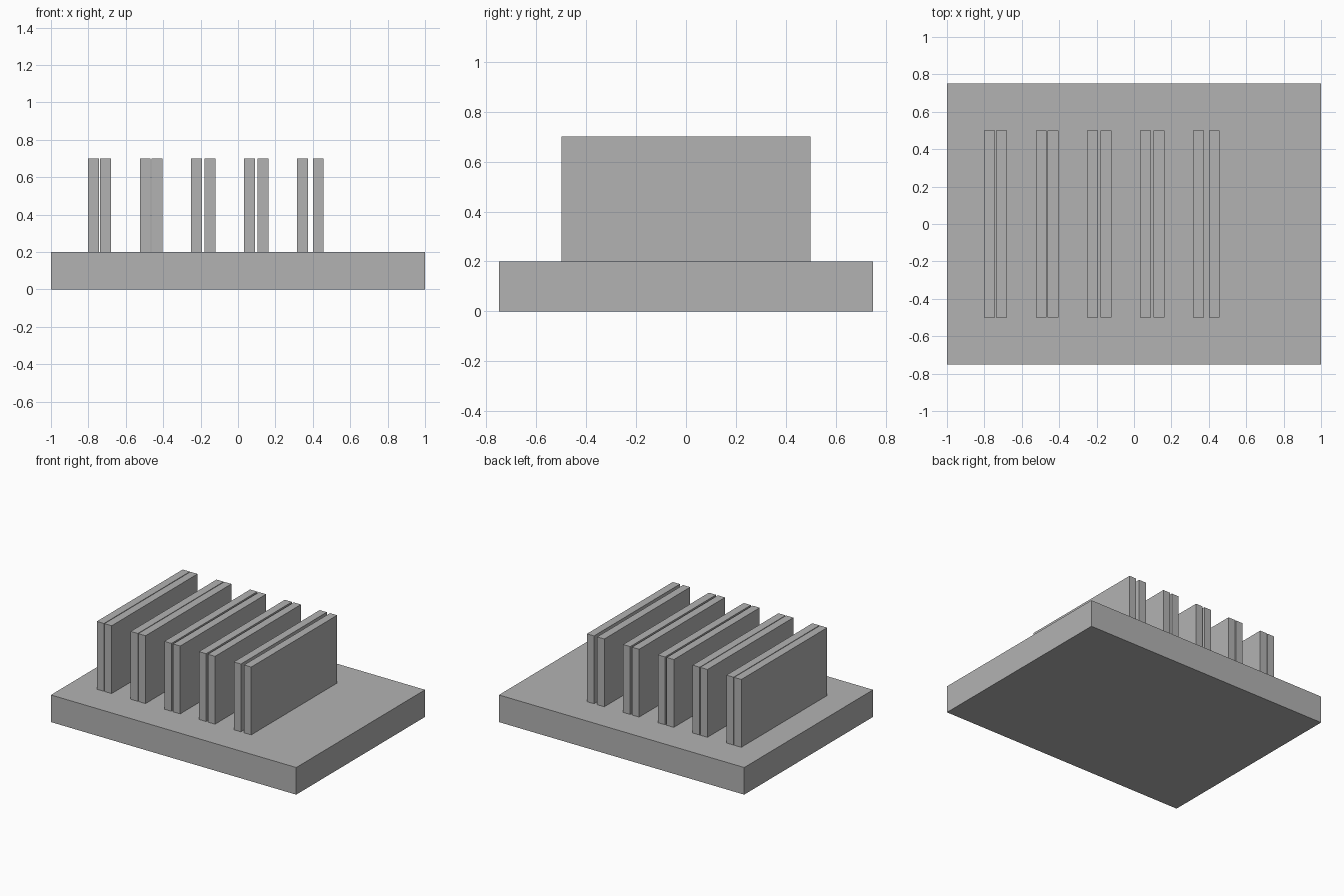
import bpy

cube = bpy.data.objects.get("Cube")
if cube:
    bpy.data.objects.remove(cube, do_unlink=True)

grey = bpy.data.materials.new("plain grey")
grey.use_nodes = True
colour = (0.45, 0.45, 0.45, 1)
grey.diffuse_color = colour
grey.node_tree.nodes["Principled BSDF"].inputs["Base Color"].default_value = colour


def box(name, x, z, size):
    """Flat-sided box with its left edge at x and its underside at z."""
    bpy.ops.mesh.primitive_cube_add(size=1, location=(x + size[0] / 2, 0, z + size[2] / 2))
    obj = bpy.context.object
    obj.name = name
    obj.scale = size
    bpy.ops.object.transform_apply(location=False, rotation=False, scale=True)
    obj.data.materials.append(grey)
    return obj


# Base slab
BASE_HEIGHT = 0.2
box("base_slab", -1, 0, (2, 1.5, BASE_HEIGHT))

# Pairs of upright panels, with a gap that widens along the row
FIN_SIZE = (0.058, 1.0, 0.5)
PAIRS = [(-0.801, -0.738), (-0.525, -0.462), (-0.251, -0.179),
         (0.032, 0.105), (0.316, 0.4)]
for number, (first, second) in enumerate(PAIRS, 1):
    box(f"panel_{number}_first", first, BASE_HEIGHT, FIN_SIZE)
    box(f"panel_{number}_second", second, BASE_HEIGHT, FIN_SIZE)
